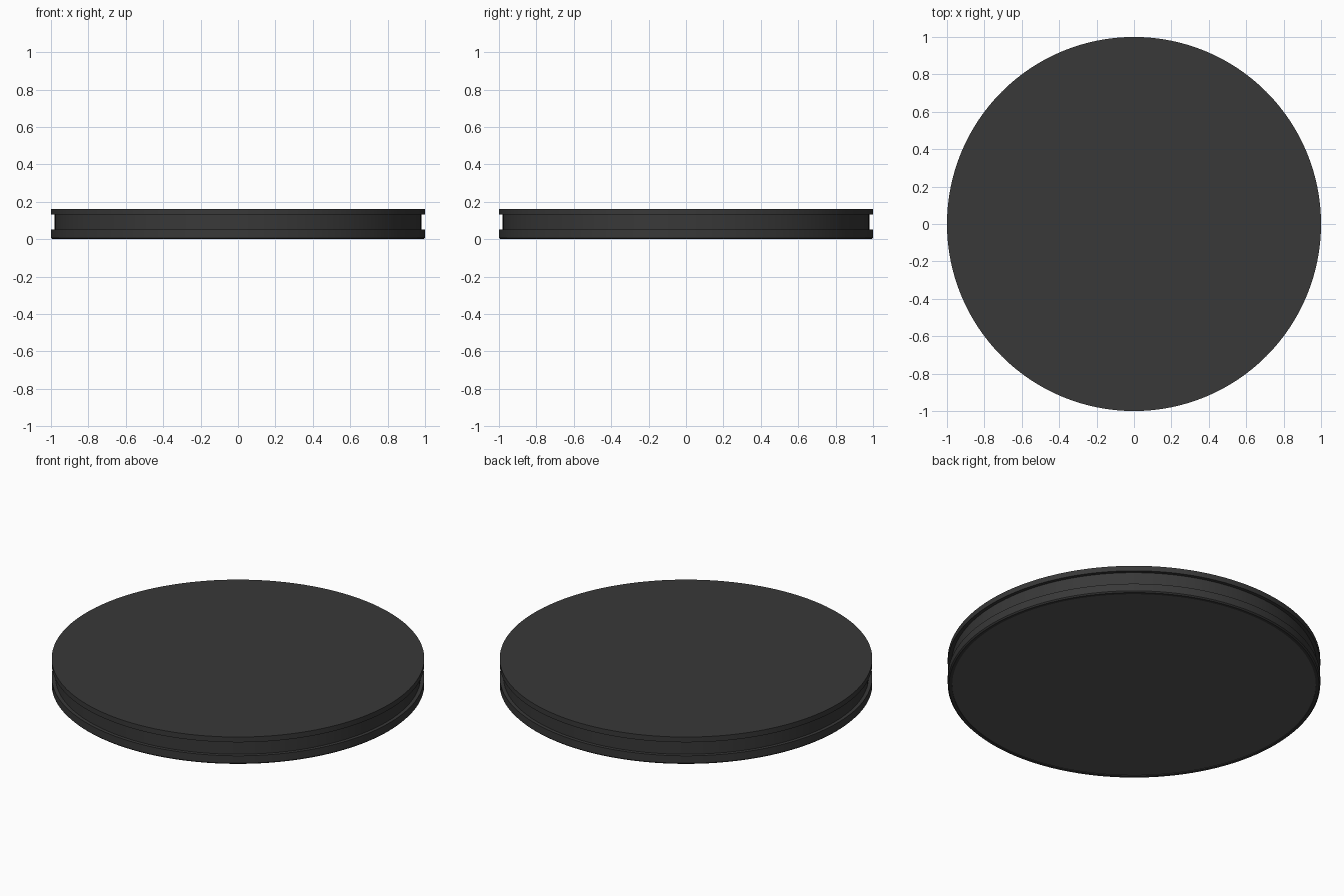
import bpy, bmesh, math

if "Cube" in bpy.data.objects:
    bpy.data.objects.remove(bpy.data.objects["Cube"])

SEGMENTS = 128


def material(name, grey):
    m = bpy.data.materials.new(name)
    m.diffuse_color = (grey, grey, grey, 1)
    m.use_nodes = True
    m.node_tree.nodes["Principled BSDF"].inputs["Base Color"].default_value = m.diffuse_color
    return m


def lathe(name, profile, mat):
    """Spin (radius, z) points about z; both ends are capped with flat discs."""
    bm = bmesh.new()
    rings = []
    for r, z in profile:
        rings.append([bm.verts.new((r * math.cos(2 * math.pi * i / SEGMENTS),
                                    r * math.sin(2 * math.pi * i / SEGMENTS), z))
                      for i in range(SEGMENTS)])
    for a, b in zip(rings, rings[1:]):
        for i in range(SEGMENTS):
            j = (i + 1) % SEGMENTS
            bm.faces.new((a[i], a[j], b[j], b[i]))
    bm.faces.new(rings[0])
    bm.faces.new(rings[-1])
    bmesh.ops.recalc_face_normals(bm, faces=bm.faces[:])
    mesh = bpy.data.meshes.new(name)
    bm.to_mesh(mesh)
    bm.free()
    obj = bpy.data.objects.new(name, mesh)
    bpy.context.collection.objects.link(obj)
    mesh.materials.append(mat)
    bpy.ops.object.select_all(action='DESELECT')
    obj.select_set(True)
    bpy.context.view_layer.objects.active = obj
    bpy.ops.object.shade_smooth_by_angle(angle=math.radians(30))
    return obj


dark = material("dark_plastic", 0.04)
rubber = material("grey_rubber", 0.09)

# Round base with a groove around its edge and a shallow recess underneath
lathe("round_base", [
    (0.976, 0.008), (0.976, 0.0), (0.993, 0.0), (1.0, 0.007),   # bottom lip
    (1.0, 0.051), (0.98, 0.051),                                # lower flange
    (0.98, 0.131), (1.0, 0.131), (1.0, 0.162),                  # groove, top plate
], dark)

# Lighter pad set into the recess
lathe("bottom_pad", [(0.976, 0.004), (0.976, 0.008)], rubber)
